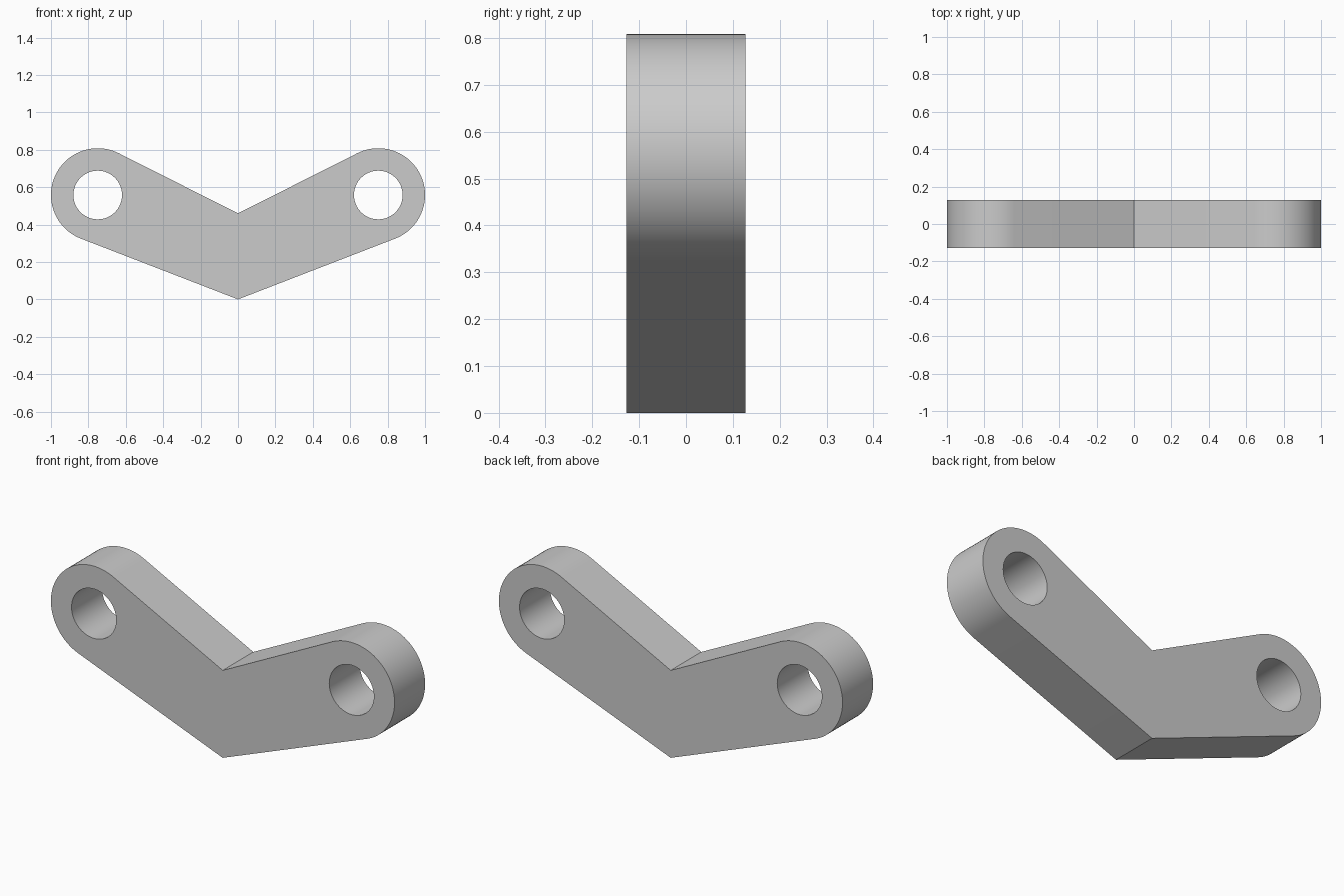
import bpy, bmesh
from math import cos, sin, atan2, asin, hypot, pi, radians

cube = bpy.data.objects.get("Cube")
if cube:
    bpy.data.objects.remove(cube, do_unlink=True)

EYE_X, EYE_Z = 0.75, 0.558     # centre of each end eye
EYE_R, HOLE_R = 0.25, 0.13
INNER_Z = 0.46                 # height of the inner corner
HALF_DEPTH = 0.127


def arc(radius, start, end, steps):
    return [(EYE_X + radius * cos(a), EYE_Z + radius * sin(a))
            for a in (start + (end - start) * i / steps for i in range(steps + 1))]


def tangent_angle(z, side):
    """Angle on the eye where a line from (0, z) touches it."""
    dx, dz = EYE_X, EYE_Z - z
    return atan2(dz, dx) + side * (asin(EYE_R / hypot(dx, dz)) + pi / 2)


def mirrored(points):
    return [(-x, z) for x, z in reversed(points)]


# Outline: two corners joined to the rounded ends by tangent lines
end_arc = arc(EYE_R, tangent_angle(0, -1), tangent_angle(INNER_Z, 1), 48)
outline = [(0, 0)] + end_arc + [(0, INNER_Z)] + mirrored(end_arc)
hole = arc(HOLE_R, 0, 2 * pi, 64)[:-1]

# Flat profile with both holes, extruded through the depth
bm = bmesh.new()
edges = []
for loop in (outline, hole, mirrored(hole)):
    verts = [bm.verts.new((x, -HALF_DEPTH, z)) for x, z in loop]
    edges += [bm.edges.new((v, verts[i - 1])) for i, v in enumerate(verts)]
bmesh.ops.triangle_fill(bm, use_beauty=True, use_dissolve=False, edges=edges)
back = bmesh.ops.extrude_face_region(bm, geom=bm.faces[:], use_keep_orig=True)
bmesh.ops.translate(bm, vec=(0, 2 * HALF_DEPTH, 0),
                    verts=[g for g in back["geom"] if isinstance(g, bmesh.types.BMVert)])
bmesh.ops.recalc_face_normals(bm, faces=bm.faces[:])

mesh = bpy.data.meshes.new("angled_link")
bm.to_mesh(mesh)
bm.free()
link = bpy.data.objects.new("angled_link", mesh)
bpy.context.collection.objects.link(link)

# Plain grey finish
grey = bpy.data.materials.new("light_grey")
grey.use_nodes = True
colour = (0.6, 0.6, 0.6, 1)
grey.diffuse_color = colour
grey.node_tree.nodes["Principled BSDF"].inputs["Base Color"].default_value = colour
mesh.materials.append(grey)

# Smooth round ends and holes, crisp rims and corners
bpy.ops.object.select_all(action='DESELECT')
link.select_set(True)
bpy.context.view_layer.objects.active = link
bpy.ops.object.shade_smooth_by_angle(angle=radians(30))
